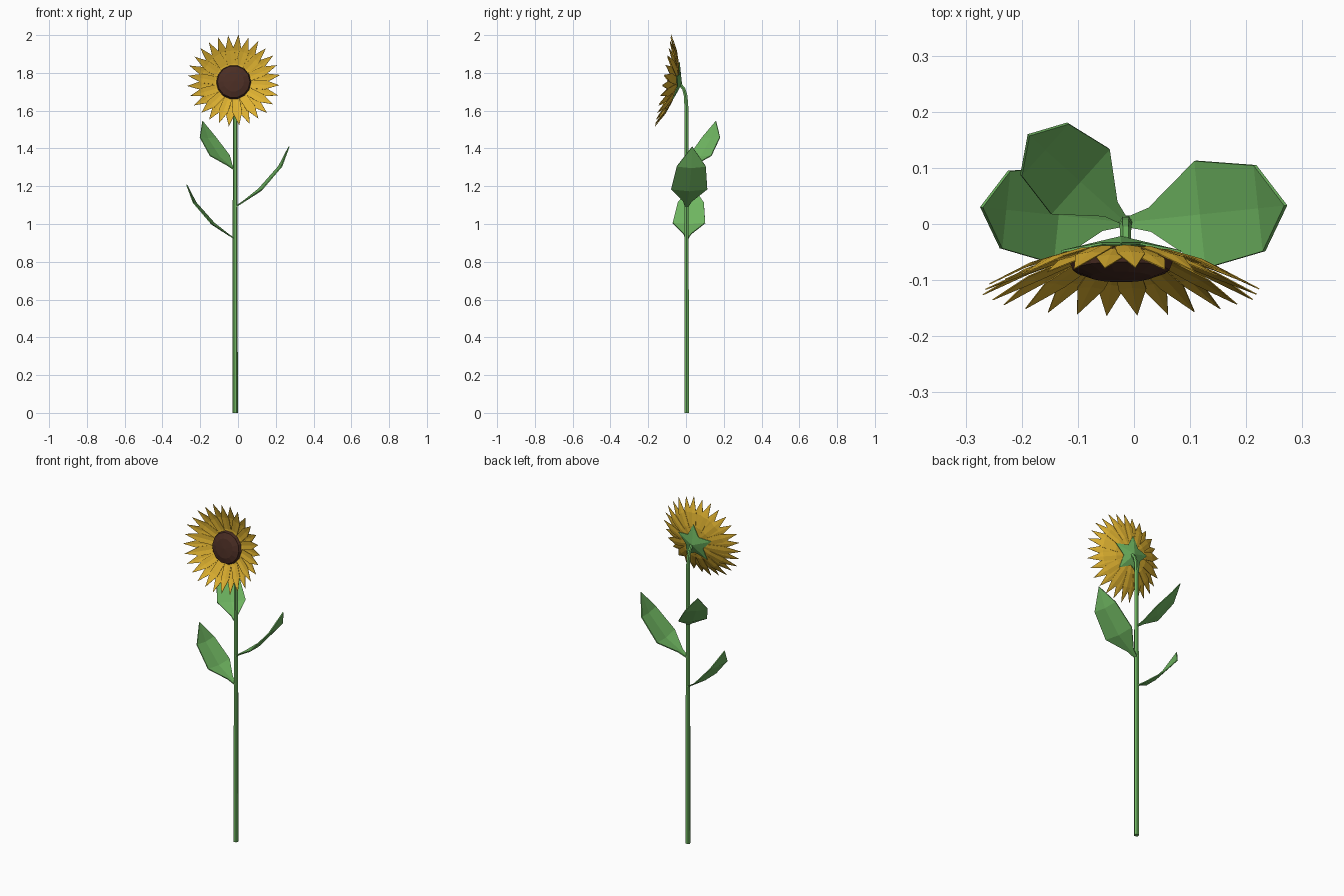
import bpy, bmesh
from math import sin, cos, pi, radians
from mathutils import Vector, Matrix

cube = bpy.data.objects.get("Cube")
if cube:
    bpy.data.objects.remove(cube, do_unlink=True)


def material(name, rgb):
    m = bpy.data.materials.new(name)
    m.use_nodes = True
    m.diffuse_color = (*rgb, 1)
    m.node_tree.nodes["Principled BSDF"].inputs["Base Color"].default_value = (*rgb, 1)
    return m


green = material("leaf green", (0.16, 0.47, 0.12))
yellow = material("petal yellow", (0.73, 0.44, 0.03))
brown = material("seed brown", (0.068, 0.026, 0.017))


def finish(name, bm, mat, matrix=Matrix(), thickness=0):
    bmesh.ops.recalc_face_normals(bm, faces=bm.faces)
    mesh = bpy.data.meshes.new(name)
    bm.to_mesh(mesh)
    bm.free()
    mesh.materials.append(mat)
    ob = bpy.data.objects.new(name, mesh)
    ob.matrix_world = matrix
    bpy.context.collection.objects.link(ob)
    if thickness:
        mod = ob.modifiers.new("thickness", 'SOLIDIFY')
        mod.thickness = thickness
        mod.offset = 0
    return ob


def bridge(bm, a, b, closed=True):
    n = len(a)
    for i in range(n if closed else n - 1):
        j = (i + 1) % n
        bm.faces.new((a[i], a[j], b[j], b[i]))


def blade(bm, rows, dip, place=Matrix()):
    """Folded blade along local x; rows are (distance, half width, height), last is the tip."""
    strips = []
    for r, w, h in rows[:-1]:
        pts = ((r, -w, h), (r, 0, h - dip * w), (r, w, h))
        strips.append([bm.verts.new(place @ Vector(p)) for p in pts])
    r, w, h = rows[-1]
    tip = bm.verts.new(place @ Vector((r, 0, h)))
    for a, b in zip(strips, strips[1:]):
        bridge(bm, a, b, closed=False)
    for i in range(2):
        bm.faces.new((strips[-1][i], strips[-1][i + 1], tip))


STEM_X = -0.015

# Stem: hexagonal tube that nods forward at the top
path = [(0.003, 0, 0.014), (0.003, 1.0, 0.013), (0.002, 1.62, 0.012), (-0.002, 1.68, 0.011),
        (-0.012, 1.715, 0.010), (-0.028, 1.735, 0.010), (-0.045, 1.745, 0.012)]
bm = bmesh.new()
rings = []
for i, (y, z, rad) in enumerate(path):
    p, q = path[max(i - 1, 0)], path[min(i + 1, len(path) - 1)]
    along = Vector((0, q[0] - p[0], q[1] - p[1])).normalized()
    side = Vector((1, 0, 0))
    out = along.cross(side)
    centre = Vector((STEM_X, y, z))
    rings.append([bm.verts.new(centre + rad * (side * cos(k * pi / 3) + out * sin(k * pi / 3)))
                  for k in range(6)])
for a, b in zip(rings, rings[1:]):
    bridge(bm, a, b)
bm.faces.new(rings[0])
bm.faces.new(rings[-1])
finish("stem", bm, green)

# Leaves: one shape, turned and scaled around the stem
leaf_rows = [(0, 0.008, 0), (0.045, 0.022, 0.03), (0.135, 0.096, 0.095),
             (0.24, 0.077, 0.215), (0.287, 0, 0.32)]
for name, height, turn, scale in (("left_leaf", 1.09, 6, 1.0),
                                  ("right_leaf", 0.92, 174, 0.9),
                                  ("back_leaf", 1.285, 138, 0.81)):
    bm = bmesh.new()
    blade(bm, leaf_rows, 0.1)
    finish(name, bm, green, Matrix.Translation((STEM_X, 0.003, height))
           @ Matrix.Rotation(radians(turn), 4, 'Z') @ Matrix.Scale(scale, 4), 0.006)

# Flower head frame: local z points out of the face, tipped slightly up
head = Matrix.Translation((-0.023, -0.047, 1.747)) @ Matrix.Rotation(radians(80), 4, 'X')

# Petals: two staggered, cupped rings
COUNT = 14
for name, length, lift, shift in (("front_petals", 0.98, 0.004, 0.5), ("back_petals", 1.0, -0.002, 0)):
    bm = bmesh.new()
    rows = [(0.04, 0.010, 0.002 + lift), (0.10, 0.022, 0.013 + lift),
            (0.17 * length, 0.025, 0.037 + lift), (0.248 * length, 0, 0.075)]
    for k in range(COUNT):
        angle = 2 * pi * (k + shift) / COUNT + 0.12
        blade(bm, rows, 0.12, Matrix.Rotation(angle, 4, 'Z'))
    finish(name, bm, yellow, head, 0.002)

# Seed disc: low faceted dome
bm = bmesh.new()
SIDES = 14
rings = [[bm.verts.new((r * cos(2 * pi * k / SIDES), r * sin(2 * pi * k / SIDES), z))
          for k in range(SIDES)]
         for r, z in ((0.07, 0.004), (0.092, 0.020), (0.086, 0.036), (0.055, 0.048))]
for a, b in zip(rings, rings[1:]):
    bridge(bm, a, b)
bm.faces.new(rings[0])
top = bm.verts.new((0, 0, 0.052))
for k in range(SIDES):
    bm.faces.new((rings[-1][k], rings[-1][(k + 1) % SIDES], top))
finish("seed_disc", bm, brown, head)

# Sepals: five-pointed star cupping the back of the head
bm = bmesh.new()
star = []
for k in range(10):
    r, z = ((0.112, 0.008), (0.058, -0.004))[k % 2]
    a = pi / 2 + k * pi / 5
    star.append(bm.verts.new((r * cos(a), r * sin(a), z)))
hub = bm.verts.new((0, 0, -0.024))
for k in range(10):
    bm.faces.new((star[k], star[(k + 1) % 10], hub))
finish("sepals", bm, green, head, 0.004)
